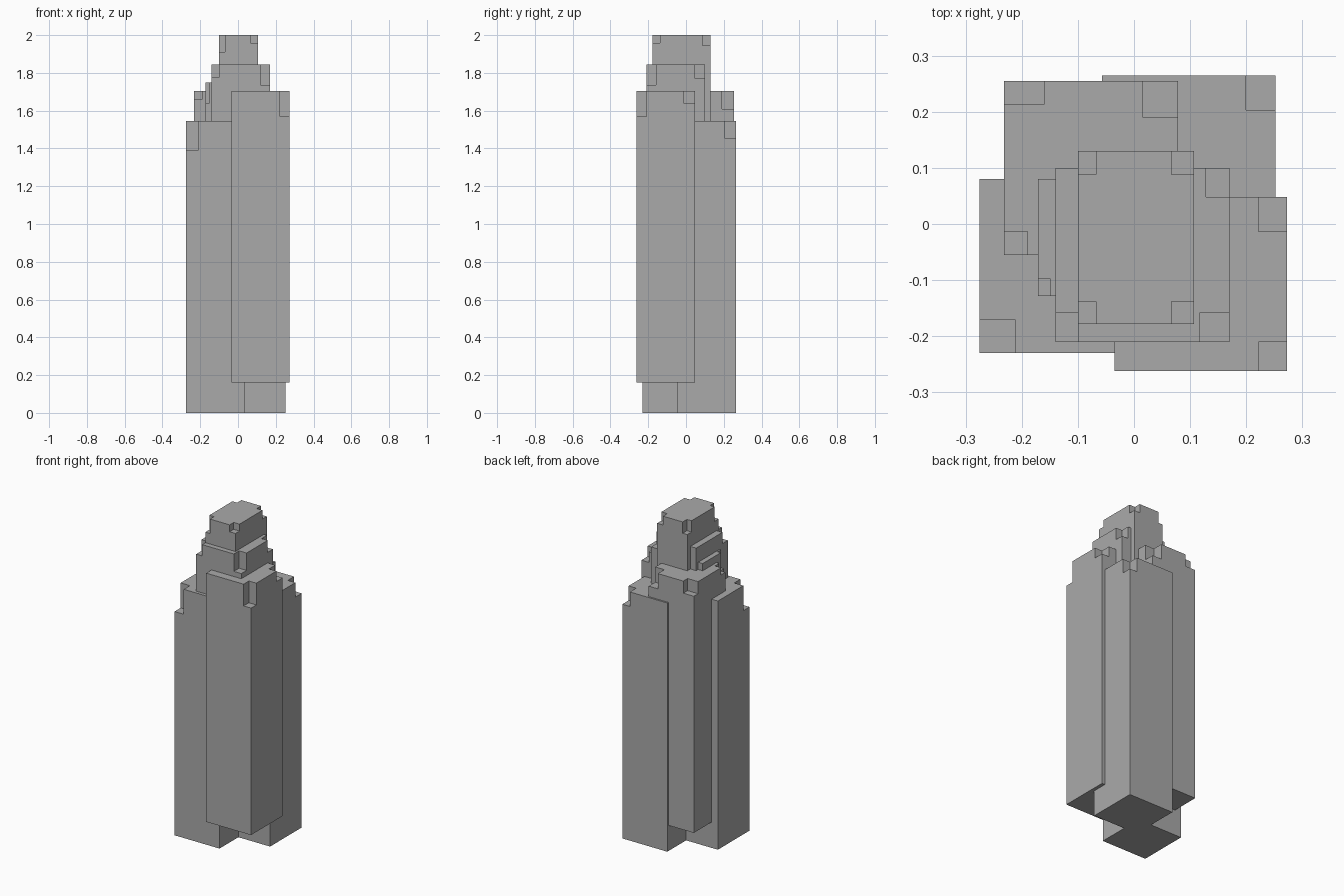
import bpy
import bmesh
from mathutils import Matrix, Vector

default = bpy.data.objects.get("Cube")
if default:
    bpy.data.objects.remove(default, do_unlink=True)

stone = bpy.data.materials.new("plain_grey")
stone.use_nodes = True
GREY = (0.4, 0.4, 0.4, 1)
stone.diffuse_color = GREY
stone.node_tree.nodes["Principled BSDF"].inputs["Base Color"].default_value = GREY


def add_box(bm, lo, hi):
    lo, hi = Vector(lo), Vector(hi)
    place = Matrix.Translation((lo + hi) / 2) @ Matrix.Diagonal((hi - lo).to_4d())
    place[3][3] = 1
    bmesh.ops.create_cube(bm, size=1, matrix=place)


def to_object(name, bm):
    mesh = bpy.data.meshes.new(name)
    bm.to_mesh(mesh)
    bm.free()
    obj = bpy.data.objects.new(name, mesh)
    bpy.context.collection.objects.link(obj)
    return obj


def block(name, xs, ys, zs, notches):
    """Box with steps cut from its top corners: (x side, y side, width, depth, floor)."""
    bm = bmesh.new()
    add_box(bm, (xs[0], ys[0], zs[0]), (xs[1], ys[1], zs[1]))
    obj = to_object(name, bm)
    obj.data.materials.append(stone)

    # Cutter overshoots the outer faces so the cuts stay clean
    over = 0.02
    bm = bmesh.new()
    for sx, sy, w, d, floor in notches:
        x = sorted((xs[sx > 0] + sx * over, xs[sx > 0] - sx * w))
        y = sorted((ys[sy > 0] + sy * over, ys[sy > 0] - sy * d))
        add_box(bm, (x[0], y[0], floor), (x[1], y[1], zs[1] + over))
    cutter = to_object(name + "_cutter", bm)
    cutter.hide_render = True

    mod = obj.modifiers.new("corner_steps", 'BOOLEAN')
    mod.operation = 'DIFFERENCE'
    mod.solver = 'EXACT'
    mod.object = cutter
    graph = bpy.context.evaluated_depsgraph_get()
    cut = bpy.data.meshes.new_from_object(obj.evaluated_get(graph))
    obj.modifiers.clear()
    obj.data = cut
    bpy.data.objects.remove(cutter, do_unlink=True)
    return obj


L, R, F, B = -1, 1, -1, 1  # -x, +x, front, back

# Four tall corner shafts, two of them raised off the ground
block("front_left_shaft", (-0.035, 0.273), (-0.262, 0.048), (0.16, 1.705),
      [(R, F, 0.051, 0.052, 1.57), (R, B, 0.051, 0.061, 1.64)])
block("front_right_shaft", (-0.275, 0.034), (-0.23, 0.08), (0, 1.545),
      [(L, F, 0.063, 0.06, 1.39)])
block("back_right_shaft", (-0.232, 0.078), (-0.055, 0.255), (0.16, 1.705),
      [(L, B, 0.072, 0.042, 1.63), (R, B, 0.063, 0.064, 1.61),
       (L, F, 0.042, 0.042, 1.66)])
block("back_left_shaft", (-0.057, 0.252), (-0.045, 0.265), (0, 1.545),
      [(R, B, 0.052, 0.062, 1.455)])

# Stepped crown
block("side_step", (-0.171, 0.13), (-0.128, 0.08), (1.5, 1.75),
      [(L, F, 0.021, 0.031, 1.64)])
block("middle_tier", (-0.14, 0.17), (-0.21, 0.1), (1.5, 1.845),
      [(L, F, 0.04, 0.052, 1.775), (R, F, 0.052, 0.052, 1.737),
       (R, B, 0.042, 0.052, 1.77)])
block("top_tier", (-0.1, 0.107), (-0.178, 0.13), (1.5, 2),
      [(L, F, 0.032, 0.04, 1.91), (R, F, 0.04, 0.04, 1.957),
       (L, B, 0.032, 0.042, 1.93), (R, B, 0.04, 0.042, 1.945)])
